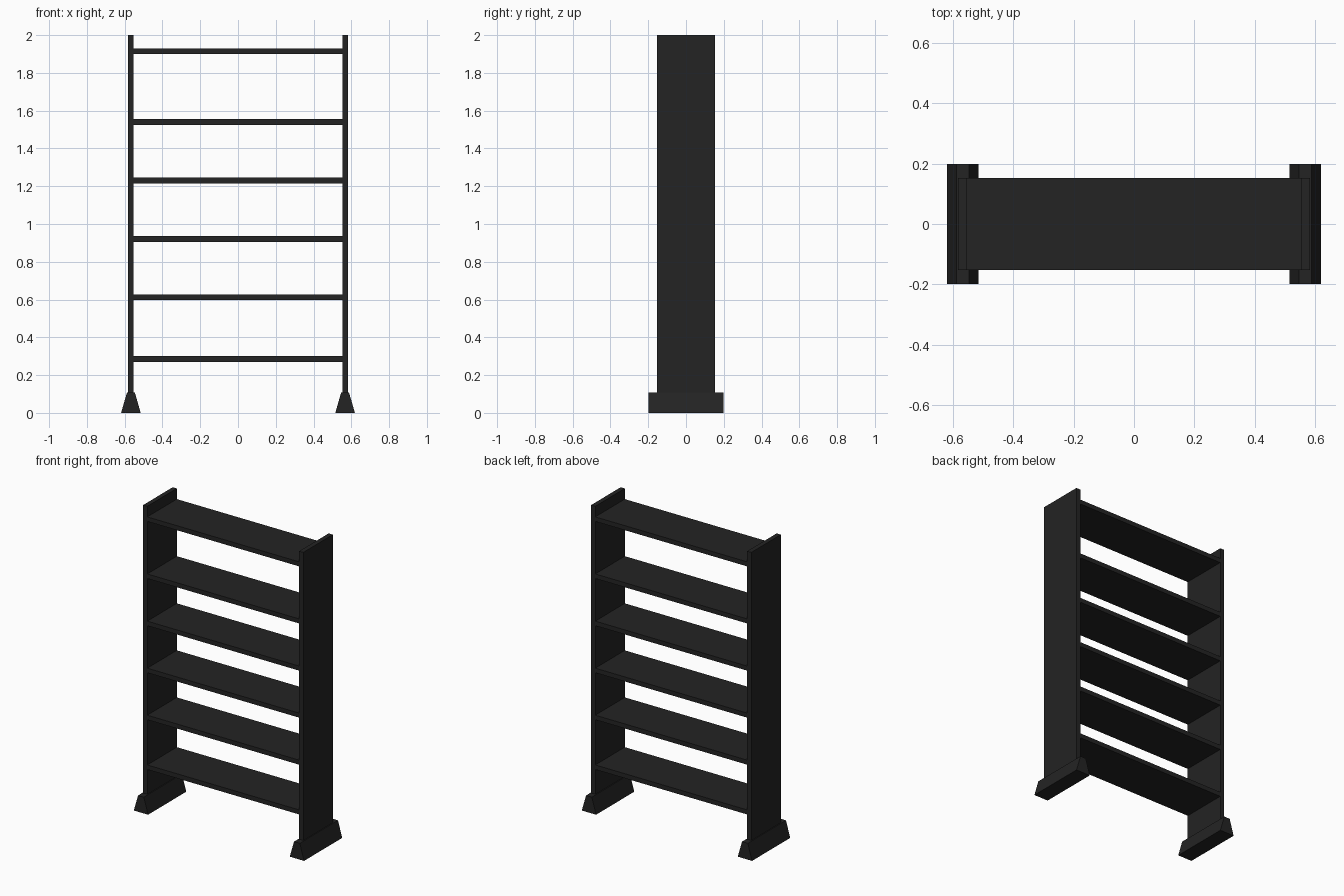
import bpy, bmesh

if "Cube" in bpy.data.objects:
    bpy.data.objects.remove(bpy.data.objects["Cube"])

black = bpy.data.materials.new("matte black")
black.diffuse_color = (0.017, 0.017, 0.017, 1)
black.use_nodes = True
black.node_tree.nodes["Principled BSDF"].inputs["Base Color"].default_value = black.diffuse_color


def prism(name, profile, y):
    """Extrude an x-z profile from -y to y."""
    bm = bmesh.new()
    face = bm.faces.new([bm.verts.new((px, -y, pz)) for px, pz in profile])
    ext = bmesh.ops.extrude_face_region(bm, geom=[face])
    moved = [g for g in ext["geom"] if isinstance(g, bmesh.types.BMVert)]
    bmesh.ops.translate(bm, verts=moved, vec=(0, 2 * y, 0))
    bmesh.ops.recalc_face_normals(bm, faces=bm.faces)
    mesh = bpy.data.meshes.new(name)
    bm.to_mesh(mesh)
    bm.free()
    mesh.materials.append(black)
    obj = bpy.data.objects.new(name, mesh)
    bpy.context.collection.objects.link(obj)
    return obj


def board(name, x0, x1, z0, z1, y):
    return prism(name, [(x0, z0), (x1, z0), (x1, z1), (x0, z1)], y)


CX = 0.567       # centre of each side panel
HALF_T = 0.015   # half board thickness
DEPTH = 0.153    # half depth of shelves and panels
FOOT_H = 0.107

# Side panels and tapered feet
for side, s in (("left", -1), ("right", 1)):
    c = s * CX
    board(side + "_side_panel", c - HALF_T, c + HALF_T, FOOT_H, 2.0, DEPTH)
    prism(side + "_foot", [(c - 0.052, 0), (c + 0.052, 0),
                           (c + 0.021, FOOT_H), (c - 0.021, FOOT_H)], 0.198)

# Shelves between the panels
inner = CX - HALF_T
for i, z in enumerate((0.285, 0.612, 0.921, 1.23, 1.54, 1.915)):
    board("shelf_%d" % (i + 1), -inner, inner, z - HALF_T, z + HALF_T, DEPTH)
